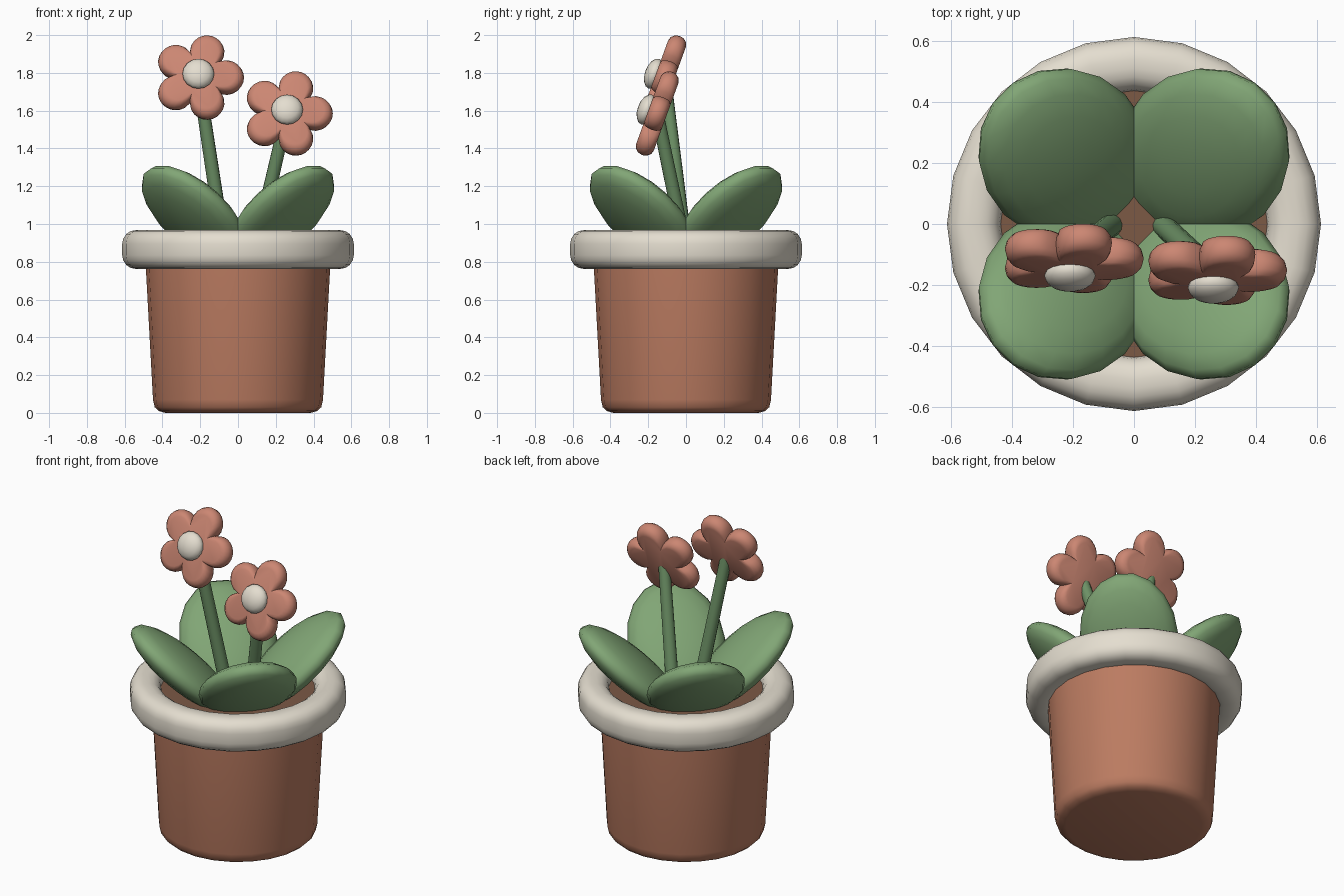
import bpy, bmesh, math
from mathutils import Vector, Matrix

if "Cube" in bpy.data.objects:
    bpy.data.objects.remove(bpy.data.objects["Cube"])


def material(name, rgb):
    m = bpy.data.materials.new(name)
    m.diffuse_color = (*rgb, 1)
    m.use_nodes = True
    m.node_tree.nodes["Principled BSDF"].inputs["Base Color"].default_value = m.diffuse_color
    return m


TERRACOTTA = material("terracotta", (0.50, 0.20, 0.12))
CREAM = material("cream", (0.78, 0.73, 0.63))
SOIL = material("soil", (0.20, 0.10, 0.06))
GREEN = material("green", (0.22, 0.38, 0.18))
STEM_GREEN = material("stem_green", (0.15, 0.28, 0.13))
CORAL = material("coral", (0.60, 0.24, 0.17))


def finish(name, bm, mat, matrix=Matrix(), angle=40):
    bmesh.ops.recalc_face_normals(bm, faces=bm.faces)
    me = bpy.data.meshes.new(name)
    bm.to_mesh(me)
    bm.free()
    me.materials.append(mat)
    ob = bpy.data.objects.new(name, me)
    bpy.context.collection.objects.link(ob)
    ob.matrix_world = matrix
    bpy.ops.object.select_all(action='DESELECT')
    ob.select_set(True)
    bpy.context.view_layer.objects.active = ob
    bpy.ops.object.shade_smooth_by_angle(angle=math.radians(angle))
    return ob


def skin(bm, rings, loop=False):
    """Join rings of points with quads; cap the ends unless looped."""
    vs = [[bm.verts.new(p) for p in ring] for ring in rings]
    n = len(vs[0])
    pairs = list(zip(vs, vs[1:])) + ([(vs[-1], vs[0])] if loop else [])
    for a, b in pairs:
        for i in range(n):
            j = (i + 1) % n
            bm.faces.new((a[i], a[j], b[j], b[i]))
    if not loop:
        bm.faces.new(vs[0][::-1])
        bm.faces.new(vs[-1])


def lathe(name, profile, mat, loop=False, segs=24):
    bm = bmesh.new()
    angles = [2 * math.pi * i / segs for i in range(segs)]
    skin(bm, [[(r * math.cos(t), r * math.sin(t), z) for t in angles] for r, z in profile], loop)
    return finish(name, bm, mat)


def ellipsoid(name, mat, loc, scale, rot, segs=18, rings=10):
    bm = bmesh.new()
    bmesh.ops.create_uvsphere(bm, u_segments=segs, v_segments=rings, radius=1)
    bmesh.ops.scale(bm, vec=scale, verts=bm.verts)
    return finish(name, bm, mat, Matrix.Translation(loc) @ rot, 60)


# Pot body with rounded foot
lathe("pot", [(0.385, 0), (0.42, 0.01), (0.441, 0.03), (0.45, 0.07),
              (0.488, 0.77), (0.492, 0.86)], TERRACOTTA)

# Thick rounded rim
rim = []
for k, (cx, cz) in enumerate([(0.54, 0.895), (0.51, 0.895), (0.51, 0.835), (0.54, 0.835)]):
    for s in range(5):
        t = math.radians(90 * k + 22.5 * s)
        rim.append((cx + 0.073 * math.cos(t), cz + 0.073 * math.sin(t)))
lathe("rim", rim, CREAM, loop=True)

# Soil
lathe("soil", [(0.46, 0.84), (0.46, 0.895)], SOIL)

# Four leaves leaning out on the diagonals
for i in range(4):
    az = math.radians(45 + 90 * i)
    rot = Matrix.Rotation(az, 4, 'Z') @ Matrix.Rotation(math.radians(-42), 4, 'Y')
    ellipsoid(f"leaf_{i + 1}", GREEN, (0.322 * math.cos(az), 0.322 * math.sin(az), 1.045),
              (0.38, 0.28, 0.105), rot)


def flower(tag, base, centre):
    base, centre = Vector(base), Vector(centre)
    # Stem
    axis = centre - base
    bm = bmesh.new()
    bmesh.ops.create_cone(bm, cap_ends=True, segments=12, radius1=0.038,
                          radius2=0.034, depth=axis.length)
    finish(f"stem_{tag}", bm, STEM_GREEN, Matrix.Translation((base + centre) / 2)
           @ axis.to_track_quat('Z', 'Y').to_matrix().to_4x4())

    # Five-petal head: scalloped outline with rounded edge
    rot = Matrix.Rotation(math.radians(70), 4, 'X')
    ring, petal, n = 0.15, 0.092, 60
    outline = []
    for i in range(n):
        t = 2 * math.pi * i / n
        u = (t + math.pi / 5) % (2 * math.pi / 5) - math.pi / 5
        r = ring * math.cos(u) + math.sqrt(petal ** 2 - (ring * math.sin(u)) ** 2)
        outline.append((t, r))
    layers = []
    for k in range(7):
        a = math.radians(-90 + 30 * k)
        inset, z = 0.045 * (1 - math.cos(a)), 0.05 * math.sin(a)
        layers.append([((r - inset) * math.cos(t), (r - inset) * math.sin(t), z)
                       for t, r in outline])
    bm = bmesh.new()
    skin(bm, layers)
    finish(f"petals_{tag}", bm, CORAL, Matrix.Translation(centre) @ rot, 45)

    # Domed flower centre
    hub = centre + rot.to_3x3() @ Vector((0, 0, 0.06))
    ellipsoid(f"flower_centre_{tag}", CREAM, hub, (0.084, 0.084, 0.048), rot, 16, 8)


flower("left", (-0.07, 0.0, 0.85), (-0.21, -0.113, 1.775))
flower("right", (0.09, 0.0, 0.85), (0.26, -0.152, 1.585))
